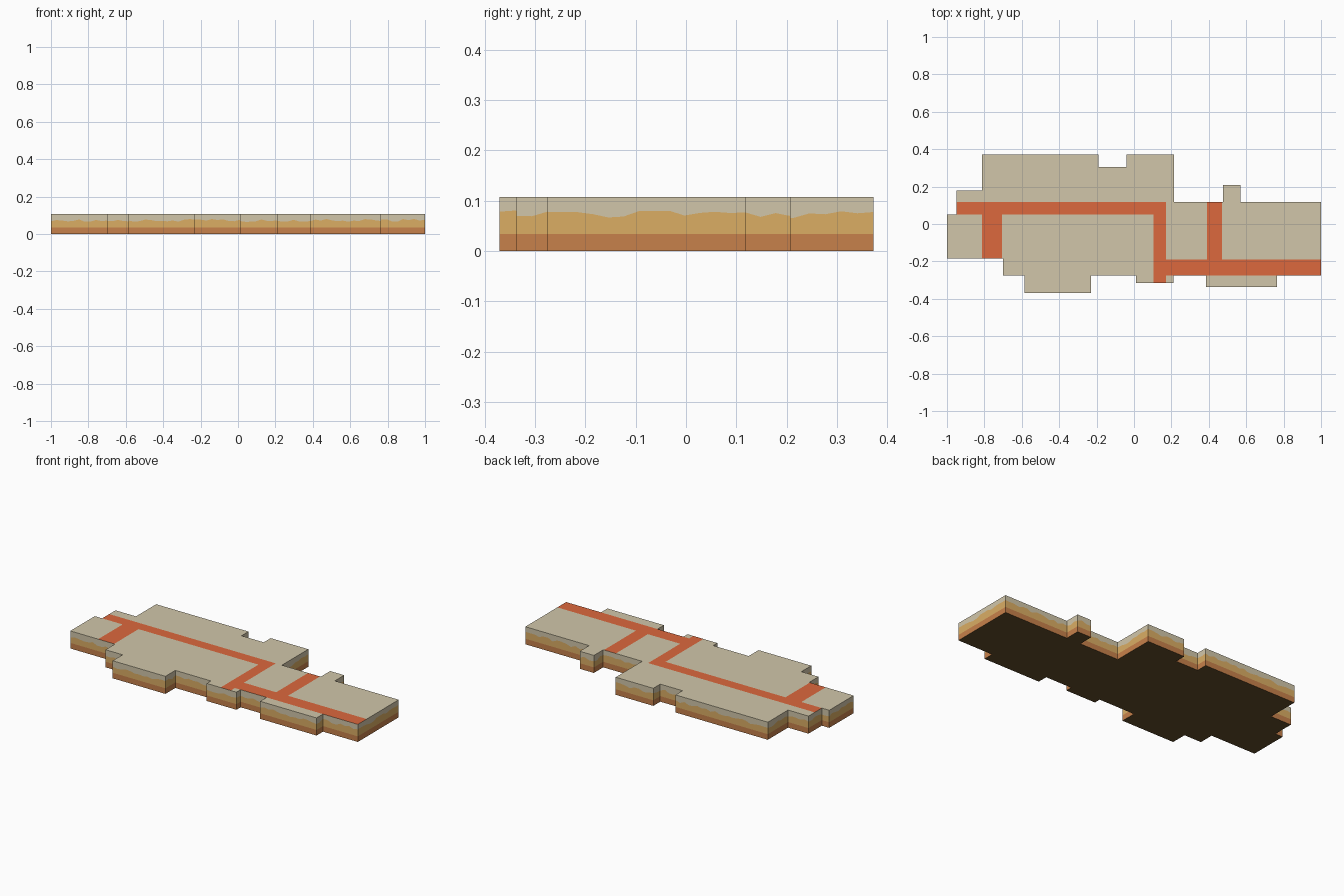
import bpy, bmesh, math, random
from mathutils import Vector

if "Cube" in bpy.data.objects:
    bpy.data.objects.remove(bpy.data.objects["Cube"])

random.seed(4)
H, LOW, MID = 0.107, 0.034, 0.073   # top height, lower layer, mean jagged line

# Plan outline, counter-clockwise
OUTLINE = [(-1, .05), (-1, -.185), (-.7, -.185), (-.7, -.275), (-.585, -.275),
           (-.585, -.37), (-.23, -.37), (-.23, -.275), (.01, -.275), (.01, -.315),
           (.21, -.315), (.21, -.275), (.385, -.275), (.385, -.337), (.765, -.337),
           (.765, -.275), (1, -.275), (1, .118), (.57, .118), (.57, .208),
           (.475, .208), (.475, .118), (.213, .118), (.213, .372), (-.04, .372),
           (-.04, .305), (-.19, .305), (-.19, .372), (-.812, .372), (-.812, .178),
           (-.95, .178), (-.95, .05)]
# Path strips: x0, y0, x1, y1
ROADS = [(-.95, .05, .172, .118), (.103, -.315, .172, .05), (.172, -.275, 1, -.19),
         (-.812, -.185, -.705, .05), (.39, -.19, .47, .118)]


def material(name, rgb):
    m = bpy.data.materials.new(name)
    m.diffuse_color = [(c / 255) ** 2.2 for c in rgb] + [1]
    m.use_nodes = True
    m.node_tree.nodes["Principled BSDF"].inputs["Base Color"].default_value = m.diffuse_color
    return m


def make(name, polys, mat):
    """Object from a list of polygons, with shared corners welded."""
    bm = bmesh.new()
    for p in polys:
        bm.faces.new([bm.verts.new(v) for v in p])
    bmesh.ops.remove_doubles(bm, verts=bm.verts, dist=1e-5)
    if name in ("ground_top", "paths"):
        bmesh.ops.dissolve_limit(bm, angle_limit=0.01, verts=bm.verts, edges=bm.edges)
    me = bpy.data.meshes.new(name)
    bm.to_mesh(me)
    bm.free()
    me.materials.append(mat)
    ob = bpy.data.objects.new(name, me)
    bpy.context.collection.objects.link(ob)
    return ob


def inside(x, y):
    hit = False
    for (ax, ay), (bx, by) in zip(OUTLINE, OUTLINE[1:] + OUTLINE[:1]):
        if (ay > y) != (by > y) and x < ax + (y - ay) * (bx - ax) / (by - ay):
            hit = not hit
    return hit


sand = material("sand", (208, 197, 168))
red = material("path_red", (219, 104, 64))
ochre = material("ochre", (218, 172, 100))
clay = material("clay", (198, 128, 76))
dark = material("dark_earth", (100, 78, 46))

# Top surface: grid cells split between ground and paths
xs = sorted({p[0] for p in OUTLINE} | {r[i] for r in ROADS for i in (0, 2)})
ys = sorted({p[1] for p in OUTLINE} | {r[i] for r in ROADS for i in (1, 3)})
ground, paths = [], []
for x0, x1 in zip(xs, xs[1:]):
    for y0, y1 in zip(ys, ys[1:]):
        cx, cy = (x0 + x1) / 2, (y0 + y1) / 2
        if inside(cx, cy):
            on = any(r[0] < cx < r[2] and r[1] < cy < r[3] for r in ROADS)
            (paths if on else ground).append(
                [(x0, y0, H), (x1, y0, H), (x1, y1, H), (x0, y1, H)])
make("ground_top", ground, sand)
make("paths", paths, red)

# Underside
make("underside", [[(x, y, 0) for x, y in reversed(OUTLINE)]], dark)

# Side walls: three soil layers with a jagged line between the upper two
lower, middle, upper = [], [], []
n = len(OUTLINE)
corner = [MID + random.uniform(-.006, .006) for _ in range(n)]
for i in range(n):
    j = (i + 1) % n
    a, b = Vector(OUTLINE[i]), Vector(OUTLINE[j])
    steps = max(2, round((b - a).length / 0.03))
    pts = [a.lerp(b, k / steps) for k in range(steps + 1)]
    zs = [MID + random.uniform(-.008, .008) for _ in pts]
    zs[0], zs[-1] = corner[i], corner[j]
    lower.append([(*a, 0), (*b, 0)] + [(*p, LOW) for p in reversed(pts)])
    line = [(*p, z) for p, z in zip(pts, zs)]
    for k in range(steps):
        p, q = pts[k], pts[k + 1]
        middle.append([(*p, LOW), (*q, LOW), line[k + 1], line[k]])
    upper.append(line + [(*b, H), (*a, H)])
make("lower_soil", lower, clay)
make("middle_soil", middle, ochre)
make("upper_soil", upper, sand)
